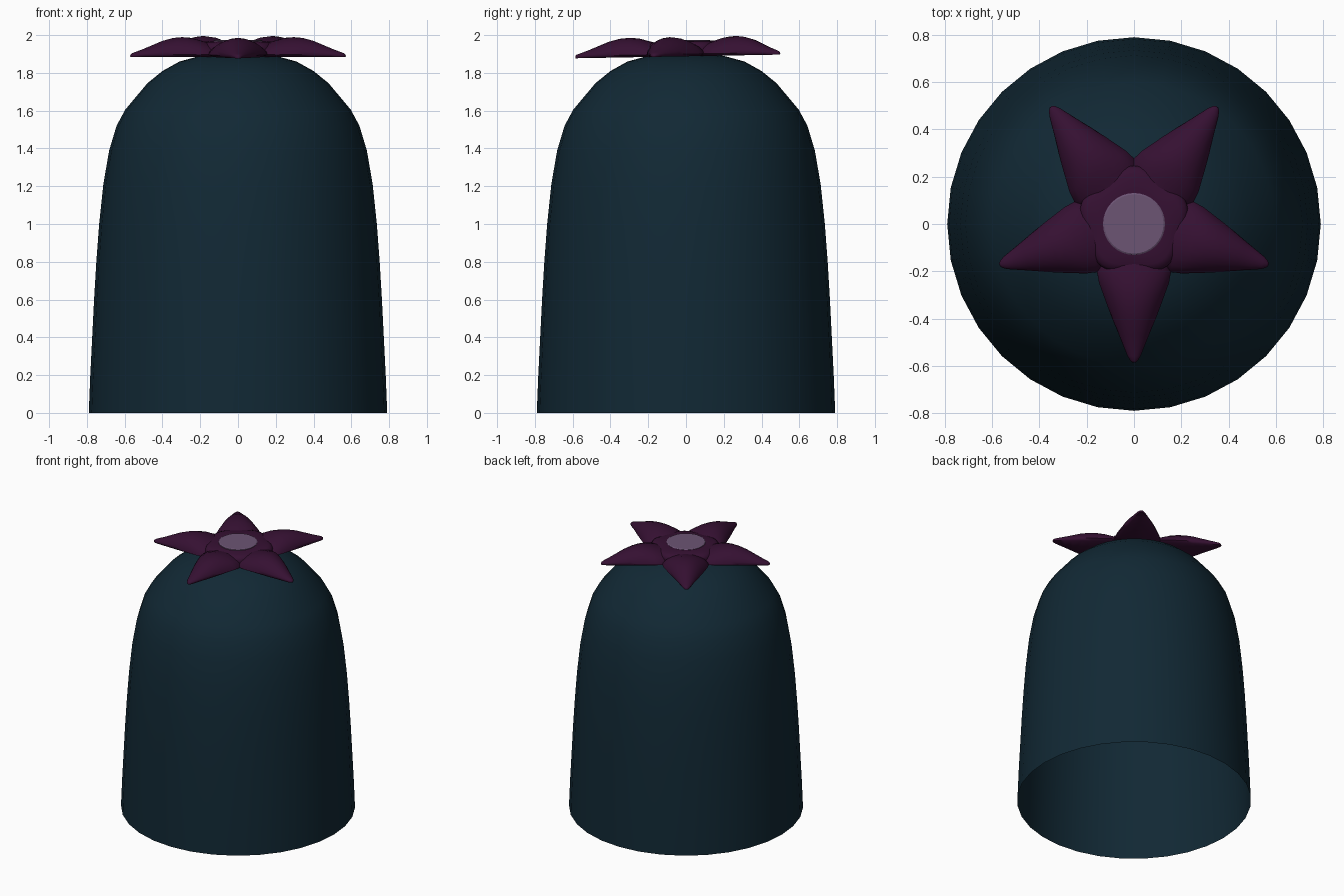
import bpy, bmesh, math
from mathutils import Matrix

if "Cube" in bpy.data.objects:
    bpy.data.objects.remove(bpy.data.objects["Cube"])


def material(name, rgb):
    m = bpy.data.materials.new(name)
    m.diffuse_color = (*rgb, 1)
    m.use_nodes = True
    m.node_tree.nodes["Principled BSDF"].inputs["Base Color"].default_value = m.diffuse_color
    return m


body_mat = material("dark teal", (0.0056, 0.0212, 0.0345))
petal_mat = material("dark plum", (0.036, 0.0052, 0.032))
disc_mat = material("dusty lilac", (0.150, 0.090, 0.175))


def finish(name, bm, mat, angle, closed=True):
    if closed:
        bmesh.ops.recalc_face_normals(bm, faces=bm.faces)
    me = bpy.data.meshes.new(name)
    bm.to_mesh(me)
    bm.free()
    me.materials.append(mat)
    ob = bpy.data.objects.new(name, me)
    bpy.context.collection.objects.link(ob)
    bpy.ops.object.select_all(action='DESELECT')
    ob.select_set(True)
    bpy.context.view_layer.objects.active = ob
    bpy.ops.object.shade_smooth_by_angle(angle=math.radians(angle))
    return ob


def skin(bm, rings):
    """Join successive closed rings of vertices with quads."""
    for a, b in zip(rings, rings[1:]):
        n = len(a)
        for i in range(n):
            j = (i + 1) % n
            bm.faces.new((a[i], a[j], b[j], b[i]))


def lathe(bm, profile, n, radius=lambda a: 1.0):
    """Rings of (radius, height) round z, radius scaled by direction."""
    rings = []
    for r, z in profile:
        ring = []
        for i in range(n):
            a = 2 * math.pi * i / n
            k = r * radius(a)
            ring.append(bm.verts.new((k * math.cos(a), k * math.sin(a), z)))
        rings.append(ring)
    skin(bm, rings)
    return rings


# Domed body, open underneath
bm = bmesh.new()
profile = [(0.79, 0), (0.782, 0.2), (0.772, 0.4), (0.762, 0.6), (0.75, 0.8),
           (0.735, 1.0), (0.713, 1.21), (0.682, 1.39), (0.643, 1.52),
           (0.597, 1.605), (0.48, 1.745), (0.40, 1.81), (0.31, 1.86),
           (0.2, 1.89), (0.1, 1.902)]
rings = lathe(bm, profile, 32)
top = bm.verts.new((0, 0, 1.906))
for i in range(32):
    bm.faces.new((rings[-1][i], rings[-1][(i + 1) % 32], top))
finish("body", bm, body_mat, 60, closed=False)

# Flower sits slightly tilted towards the front
tilt = (Matrix.Translation((0, 0.012, 1.888)) @ Matrix.Rotation(0.018, 4, 'X'))

# Five petals: distance, half width, crest height
stations = [(0.08, 0.07, 0.050), (0.15, 0.125, 0.068), (0.21, 0.157, 0.085),
            (0.26, 0.148, 0.099), (0.31, 0.130, 0.103), (0.36, 0.112, 0.099),
            (0.42, 0.089, 0.084), (0.48, 0.064, 0.060), (0.53, 0.044, 0.040),
            (0.57, 0.028, 0.026), (0.59, 0.016, 0.019), (0.598, 0.006, 0.012)]
STEPS = 10
for p in range(5):
    bm = bmesh.new()
    rings = []
    for x, w, h in stations:
        edge = min(0.012, h * 0.4)
        ring = []
        for i in range(STEPS + 1):
            a = math.pi * i / STEPS
            ring.append(bm.verts.new((x, w * math.cos(a),
                                      edge + (h - edge) * math.sin(a) ** 1.2)))
        ring.append(bm.verts.new((x, -w * 0.85, 0)))
        ring.append(bm.verts.new((x, w * 0.85, 0)))
        rings.append(ring)
    skin(bm, rings)
    bm.faces.new(rings[0])
    bm.faces.new(rings[-1])
    bm.transform(tilt @ Matrix.Rotation(math.radians(-90 + 72 * p), 4, 'Z'))
    finish("petal_%d" % (p + 1), bm, petal_mat, 60)

# Five-lobed centre, lobes lying between the petals
bm = bmesh.new()
rings = lathe(bm, [(0.21, 0.0), (0.222, 0.02), (0.222, 0.05), (0.212, 0.067),
                   (0.19, 0.077), (0.13, 0.080)], 60,
              lambda a: 1 + 0.06 * math.cos(5 * (a - math.pi / 2)))
bm.faces.new(rings[0])
bm.faces.new(rings[-1])
bm.transform(tilt)
finish("flower_centre", bm, petal_mat, 60)

# Pale disc in the middle
bm = bmesh.new()
rings = lathe(bm, [(0.131, 1.955), (0.131, 1.971), (0.125, 1.975)], 32)
bm.faces.new(rings[0])
bm.faces.new(rings[-1])
finish("pale_disc", bm, disc_mat, 30)
